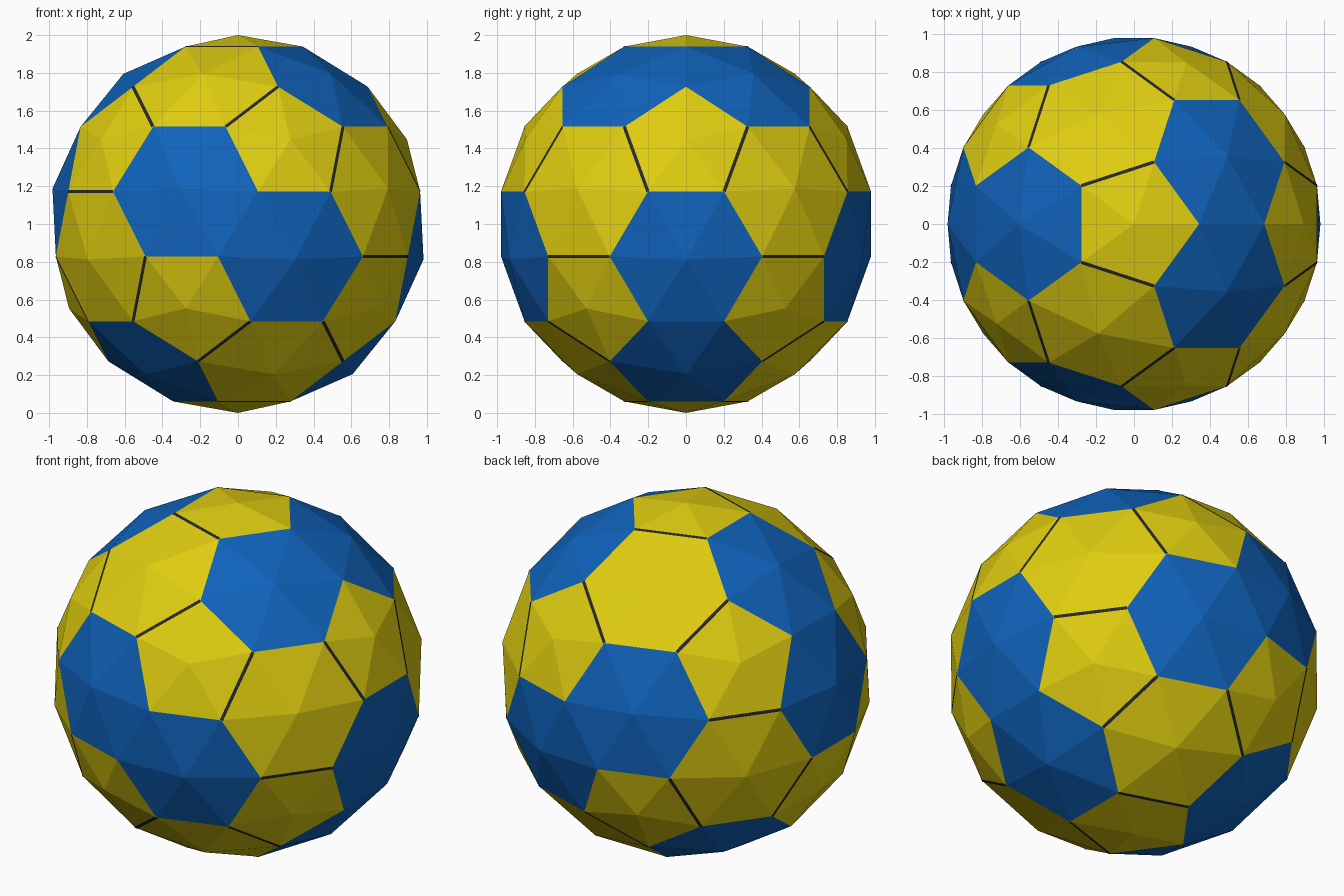
import bpy
import math
from itertools import combinations
from mathutils import Vector

if "Cube" in bpy.data.objects:
    bpy.data.objects.remove(bpy.data.objects["Cube"])

CENTRE = Vector((0, 0, 1))


def material(name, rgb):
    m = bpy.data.materials.new(name)
    m.diffuse_color = (*rgb, 1)
    m.use_nodes = True
    m.node_tree.nodes["Principled BSDF"].inputs["Base Color"].default_value = m.diffuse_color
    return m


YELLOW = material("yellow", (0.74, 0.61, 0.005))
BLUE = material("blue", (0.005, 0.125, 0.50))
DARK = material("dark seam", (0.02, 0.02, 0.025))


def build(name, tris, mat):
    """Flat-faced object from polygons, wound to face outwards."""
    verts, faces, index = [], [], {}
    for poly in tris:
        a, b, c = poly[:3]
        if (b - a).cross(c - a).dot(a) < 0:
            poly = poly[::-1]
        face = []
        for p in poly:
            key = tuple(round(x, 5) for x in p)
            if key not in index:
                index[key] = len(verts)
                verts.append(p + CENTRE)
            face.append(index[key])
        faces.append(face)
    mesh = bpy.data.meshes.new(name)
    mesh.from_pydata(verts, [], faces)
    mesh.materials.append(mat)
    obj = bpy.data.objects.new(name, mesh)
    bpy.context.collection.objects.link(obj)


# Icosahedron corners: two poles and two staggered rings
h, r = 1 / math.sqrt(5), 2 / math.sqrt(5)
ico = [Vector((0, 0, 1)), Vector((0, 0, -1))]
for k in range(5):
    for z, off in ((h, 0), (-h, 36)):
        a = math.radians(72 * k + off)
        ico.append(Vector((r * math.cos(a), r * math.sin(a), z)))


def near(a, b):
    return (a - b).length < 1.1


def third(a, b):
    """Panel corner one third of the way from a to b, on the ball."""
    return (a * 2 + b).normalized()


def seam(p, q, pent, hexa, w=0.009, lift=0.0015):
    """Thin dark strip folded over the edge p-q between two panels."""
    out = (p + q).normalized() * lift
    strips = []
    for c in (pent, hexa):
        d = c - (p + q) / 2
        d -= d.project(q - p)
        d = d.normalized() * w
        strips.append([p + out, q + out, q + d + out, p + d + out])
    return strips


pentagons, yellow_hexes, blue_hexes, seams = [], [], [], []
for tri in combinations(ico, 3):
    if not all(near(a, b) for a, b in combinations(tri, 2)):
        continue
    centre = sum(tri, Vector()).normalized()
    # yellow hexagons sit at the eight corners of a cube
    is_yellow = abs(abs(centre.y) - 1 / math.sqrt(3)) < 0.05
    target = yellow_hexes if is_yellow else blue_hexes
    for i in range(3):
        a, b, c = tri[i], tri[(i + 1) % 3], tri[(i + 2) % 3]
        p, q = third(a, b), third(a, c)
        pentagons.append([a, p, q])              # slice of the pentagon at a
        target.append([centre, p, q])            # hexagon slice facing it
        target.append([centre, p, third(b, a)])  # hexagon slice facing a hexagon
        if is_yellow:
            seams += seam(p, q, a, centre)

build("pentagon_panels", pentagons, YELLOW)
build("yellow_hexagon_panels", yellow_hexes, YELLOW)
build("blue_hexagon_panels", blue_hexes, BLUE)
build("panel_seams", seams, DARK)
